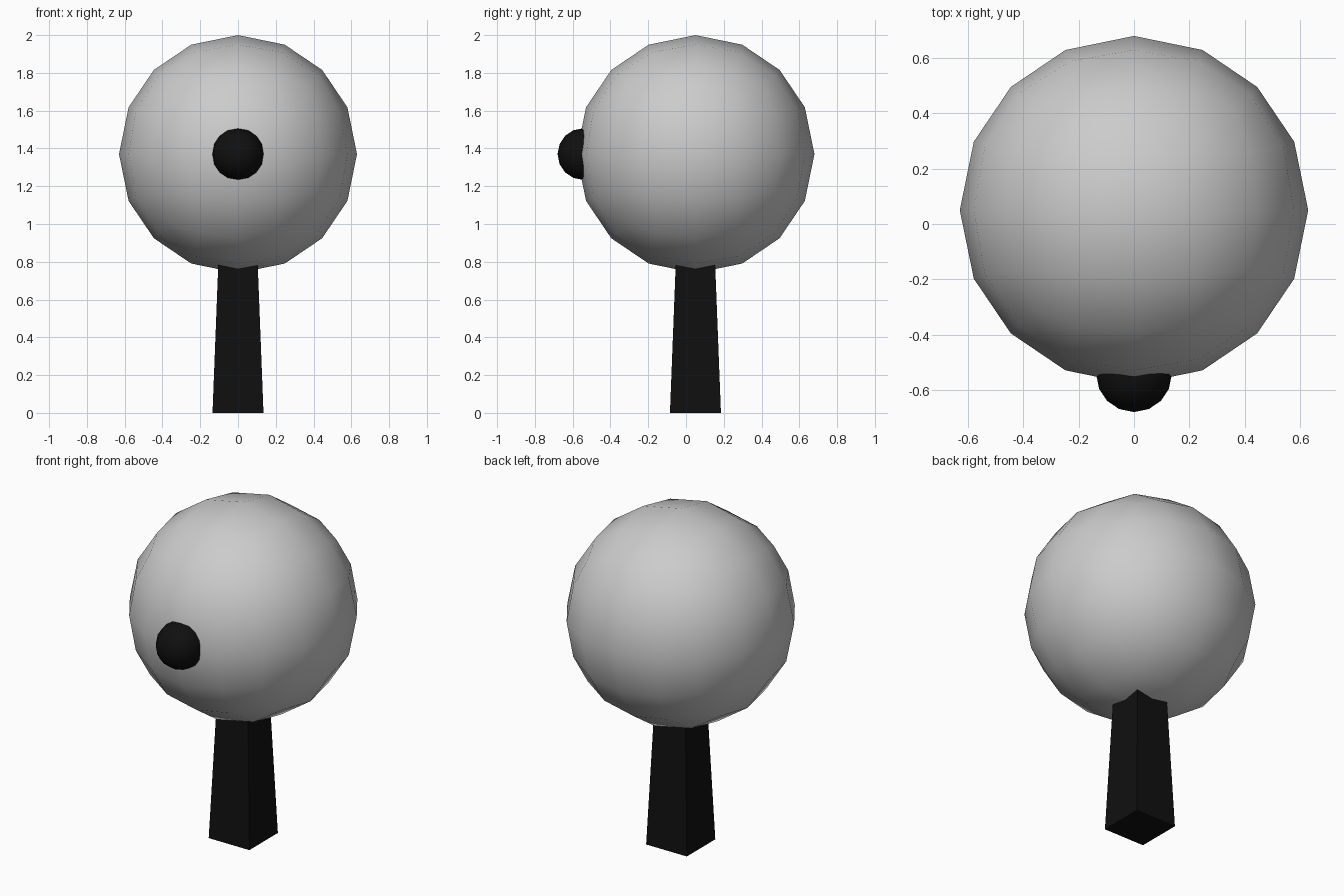
import bpy, bmesh
from mathutils import Vector

if "Cube" in bpy.data.objects:
    bpy.data.objects.remove(bpy.data.objects["Cube"])

CY = 0.05   # depth axis shared by head and post

black = bpy.data.materials.new("black")
black.diffuse_color = (0.005, 0.005, 0.005, 1)
black.use_nodes = True
black.node_tree.nodes["Principled BSDF"].inputs["Base Color"].default_value = black.diffuse_color


def quad_ball(name, centre, radius, mat=None):
    """Ball made from a twice-subdivided cube pushed out to a sphere."""
    bpy.ops.mesh.primitive_cube_add(size=2, location=centre)
    ob = bpy.context.object
    ob.name = name
    sub = ob.modifiers.new("round", 'SUBSURF')
    sub.levels = sub.render_levels = 2
    sub.use_limit_surface = False
    bpy.ops.object.modifier_apply(modifier=sub.name)
    for v in ob.data.vertices:
        v.co = Vector(v.co).normalized() * radius
    bpy.ops.object.shade_smooth()
    if mat:
        ob.data.materials.append(mat)
    return ob


# round head and the small knob on its front
quad_ball("head", (0, CY, 1.37), 0.63)
quad_ball("front_knob", (0, -0.543, 1.37), 0.137, black)

# tapered square post, its top buried in the head
bpy.ops.mesh.primitive_cube_add(size=1, location=(0, CY, 0))
post = bpy.context.object
post.name = "post"
for v in post.data.vertices:
    top = v.co.z > 0
    half = 0.10 if top else 0.135
    v.co = (half if v.co.x > 0 else -half,
            half if v.co.y > 0 else -half,
            0.90 if top else 0.0)
post.data.materials.append(black)
